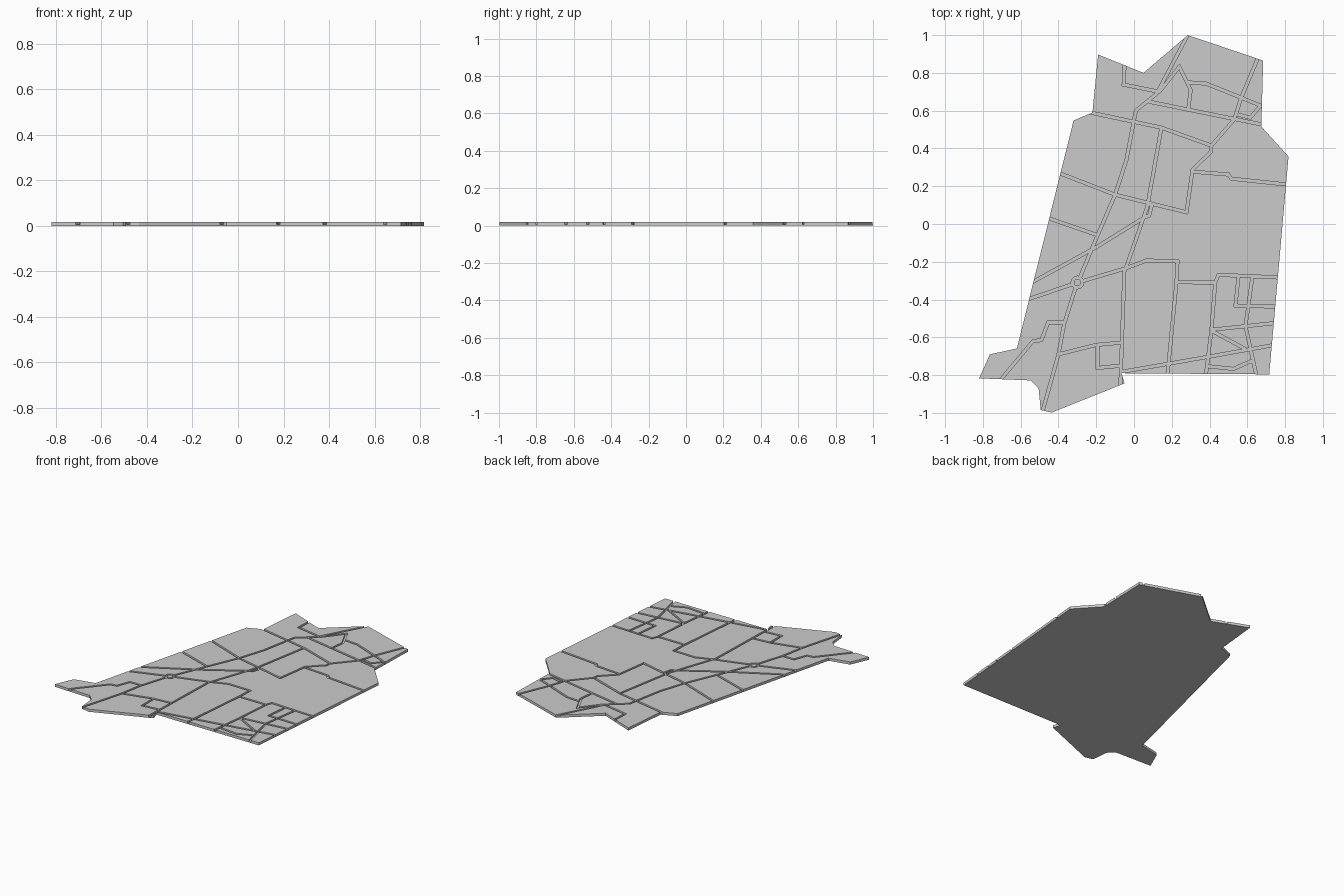
import bpy
import bmesh
from math import cos, sin, pi
from mathutils import Vector
from mathutils.geometry import delaunay_2d_cdt

TOP, FLOOR = 0.018, 0.006      # block tops and groove floor
HALF = 0.0075                  # half of the street width

# District outline, counter-clockwise
outline = [(0.285, 1.0), (0.05, 0.80), (-0.19, 0.897), (-0.22, 0.59), (-0.32, 0.548),
           (-0.62, -0.659), (-0.763, -0.69), (-0.82, -0.817), (-0.547, -0.828),
           (-0.505, -0.87), (-0.494, -0.985), (-0.436, -0.998), (-0.05, -0.844),
           (-0.066, -0.79), (0.716, -0.796), (0.818, 0.357), (0.674, 0.516), (0.684, 0.865)]

# Street centre lines, by area
north_streets = [
    [(0.30, 1.03), (0.12, 0.69), (0.01, 0.60), (0.0, 0.55), (-0.04, 0.34),
     (-0.10, 0.155), (-0.21, -0.10), (-0.287, -0.285)],
    [(-0.048, 0.88), (-0.055, 0.738), (0.135, 0.70), (0.24, 0.833), (0.30, 0.71), (0.288, 0.61)],
    [(0.283, 0.75), (0.383, 0.743), (0.67, 0.627), (0.616, 0.563), (0.548, 0.58)],
    [(0.665, 0.90), (0.568, 0.67), (0.53, 0.553), (0.41, 0.415), (0.405, 0.38),
     (0.31, 0.288), (0.278, 0.062), (-0.10, 0.155), (-0.42, 0.279)],
    [(0.077, 0.648), (0.70, 0.522)],
    [(-0.25, 0.594), (0.145, 0.51), (0.41, 0.415)],
    [(0.145, 0.51), (0.07, 0.09), (-0.04, -0.225), (-0.051, -0.25), (-0.073, -0.88)],
    [(0.07, 0.11), (0.095, 0.10), (0.08, 0.045), (0.055, 0.035)],
    [(0.31, 0.277), (0.50, 0.262), (0.515, 0.24), (0.83, 0.207)],
]
south_west_streets = [
    [(-0.56, -0.32), (-0.195, -0.12), (0.055, 0.035)],
    [(-0.48, 0.04), (-0.19, -0.06)],
    [(-0.58, -0.405), (-0.329, -0.32)],
    [(-0.271, -0.302), (-0.045, -0.235), (0.066, -0.193), (0.23, -0.198),
     (0.225, -0.308), (0.43, -0.31), (0.447, -0.269), (0.79, -0.284)],
    [(-0.309, -0.336), (-0.37, -0.53), (-0.40, -0.69), (-0.492, -1.02)],
    [(-0.73, -0.853), (-0.535, -0.62), (-0.49, -0.615), (-0.455, -0.522), (-0.37, -0.522)],
    [(-0.40, -0.69), (-0.20, -0.64), (-0.066, -0.628)],
    [(-0.193, -0.64), (-0.193, -0.762), (-0.068, -0.75)],
]
south_east_streets = [
    [(0.225, -0.308), (0.175, -0.82)],
    [(0.43, -0.31), (0.41, -0.56), (0.378, -0.82)],
    [(-0.066, -0.783), (0.41, -0.70), (0.76, -0.637)],
    [(0.41, -0.56), (0.76, -0.523)],
    [(0.41, -0.565), (0.59, -0.662)],
    [(0.553, -0.28), (0.537, -0.432), (0.77, -0.438)],
    [(0.627, -0.28), (0.59, -0.54), (0.652, -0.82)],
    [(0.38, -0.752), (0.527, -0.767), (0.615, -0.728), (0.63, -0.728)],
]


def street_quads(points):
    """Mitred strip of counter-clockwise quads along a centre line."""
    p = [Vector(q) for q in points]
    dirs = [(b - a).normalized() for a, b in zip(p, p[1:])]
    sides = []
    for i, q in enumerate(p):
        a, b = dirs[max(i - 1, 0)], dirs[min(i, len(dirs) - 1)]
        t = (a + b).normalized()
        offset = Vector((-t.y, t.x)) * (HALF / max(t.dot(a), 0.4))
        sides.append((q - offset, q + offset))
    return [(r0, r1, l1, l0) for (r0, l0), (r1, l1) in zip(sides, sides[1:])]


def ring_quads(cx, cy, inner, outer, n=12):
    """Roundabout carriageway as a ring of quads."""
    def at(r, i):
        a = 2 * pi * (i % n) / n
        return Vector((cx + r * cos(a), cy + r * sin(a)))
    return [(at(inner, i), at(outer, i), at(outer, i + 1), at(inner, i + 1)) for i in range(n)]


# Merge outline and streets into one flat triangulated plan
shapes = [[Vector(q) for q in outline]]
for street in north_streets + south_west_streets + south_east_streets:
    shapes += street_quads(street)
shapes += ring_quads(-0.30, -0.31, 0.019, 0.034)

coords, loops = [], []
for shape in shapes:
    # All loops run counter-clockwise
    area = sum(a.x * b.y - b.x * a.y for a, b in zip(shape, shape[1:] + shape[:1]))
    shape = list(shape) if area > 0 else list(reversed(shape))
    loops.append(list(range(len(coords), len(coords) + len(shape))))
    coords += shape
plan, _, tris, _, _, sources = delaunay_2d_cdt(coords, [], loops, 0, 1e-5, True)

# Level of every plan face: 2 = raised block, 1 = street floor
level, edge_level = {}, {}
for tri, src in zip(tris, sources):
    if 0 in src:
        tri = tuple(tri)
        level[tri] = 1 if len(src) > 1 else 2
        for a, b in zip(tri, tri[1:] + tri[:1]):
            edge_level[a, b] = level[tri]

# Solid slab: underside, tops, street floors and the walls between levels
bm = bmesh.new()
heights = (0.0, FLOOR, TOP)
cache = {}


def vert(i, k):
    if (i, k) not in cache:
        cache[i, k] = bm.verts.new((plan[i].x, plan[i].y, heights[k]))
    return cache[i, k]


for tri, top in level.items():
    bm.faces.new([vert(i, top) for i in tri])
    bm.faces.new([vert(i, 0) for i in reversed(tri)])
for (a, b), top in edge_level.items():
    for k in range(edge_level.get((b, a), 0), top):
        bm.faces.new((vert(a, k), vert(b, k), vert(b, k + 1), vert(a, k + 1)))

mesh = bpy.data.meshes.new("street_map_slab")
bm.to_mesh(mesh)
bm.free()
slab = bpy.data.objects.new("street_map_slab", mesh)
bpy.context.collection.objects.link(slab)
